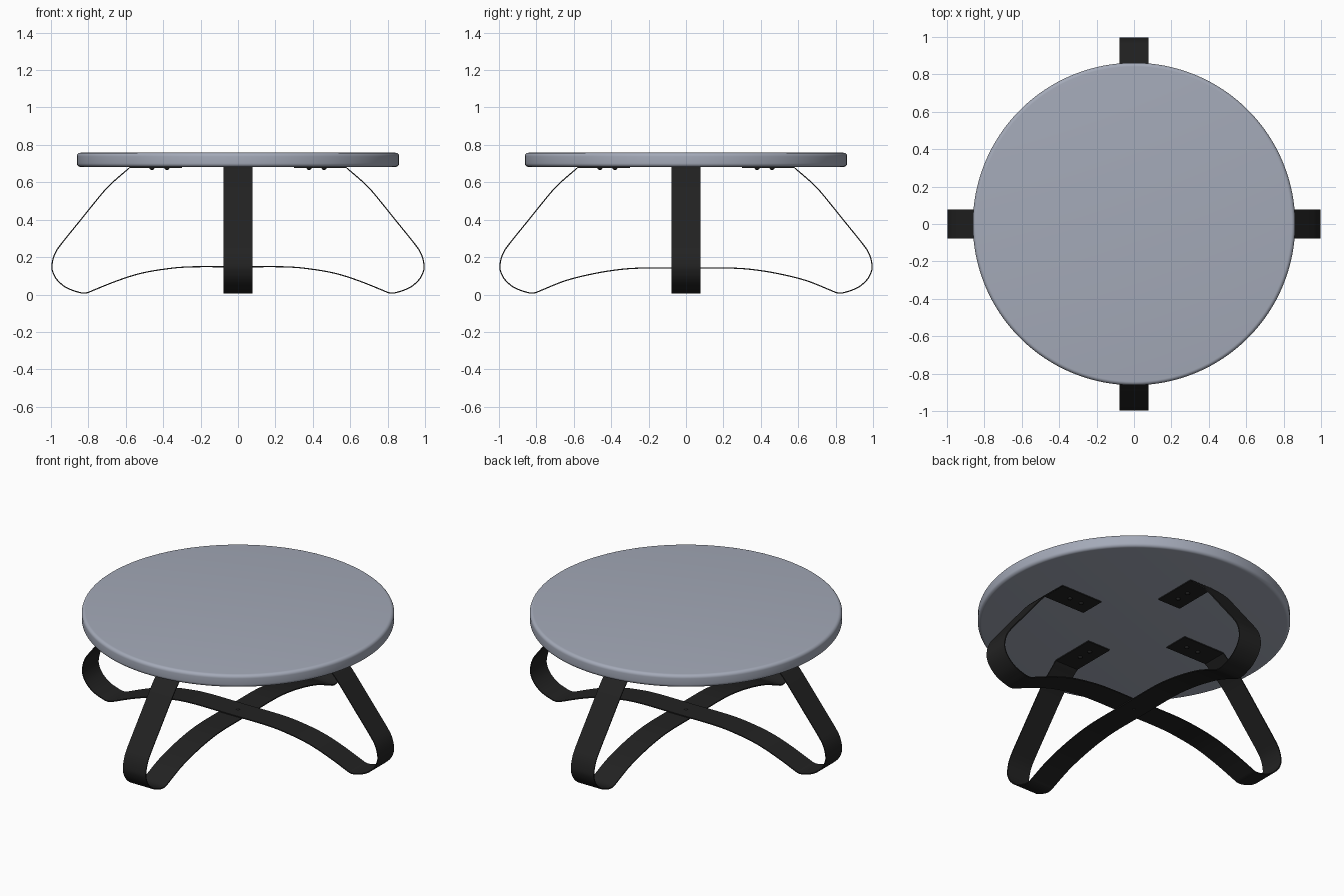
import bpy, bmesh, math
from mathutils import Vector, Matrix

if "Cube" in bpy.data.objects:
    bpy.data.objects.remove(bpy.data.objects["Cube"])

def material(name, col):
    m = bpy.data.materials.new(name)
    m.diffuse_color = (*col, 1)
    m.use_nodes = True
    m.node_tree.nodes["Principled BSDF"].inputs["Base Color"].default_value = m.diffuse_color
    return m

GREY = material("grey top", (0.37, 0.40, 0.48))
BLACK = material("black metal", (0.016, 0.016, 0.016))

def finish(bm, name, mat, angle=40):
    bmesh.ops.recalc_face_normals(bm, faces=bm.faces)
    me = bpy.data.meshes.new(name)
    bm.to_mesh(me)
    bm.free()
    ob = bpy.data.objects.new(name, me)
    bpy.context.collection.objects.link(ob)
    me.materials.append(mat)
    bpy.ops.object.select_all(action='DESELECT')
    ob.select_set(True)
    bpy.context.view_layer.objects.active = ob
    bpy.ops.object.shade_smooth_by_angle(angle=math.radians(angle))
    return ob

def smooth_path(pts, steps=6):
    """Catmull-Rom curve through the points."""
    p = [Vector(q) for q in pts]
    p = [2 * p[0] - p[1]] + p + [2 * p[-1] - p[-2]]
    out = []
    for a, b, c, d in zip(p, p[1:], p[2:], p[3:]):
        for i in range(steps):
            t = i / steps
            out.append(0.5 * (2 * b + (c - a) * t + (2 * a - 5 * b + 4 * c - d) * t * t
                              + (3 * b - a - 3 * c + d) * t ** 3))
    return out + [p[-2]]

# Tabletop: lathed disc with a rounded rim
R, Z0, Z1, r = 0.862, 0.682, 0.758, 0.02
rim = []
for cz, start in ((Z0 + r, -90), (Z1 - r, 0)):
    for i in range(7):
        a = math.radians(start + 15 * i)
        rim.append((R - r + r * math.cos(a), cz + r * math.sin(a)))
SEG = 128
bm = bmesh.new()
rings = [[bm.verts.new((x * math.cos(2 * math.pi * k / SEG), x * math.sin(2 * math.pi * k / SEG), z))
          for k in range(SEG)] for x, z in rim]
for lo, hi in zip(rings, rings[1:]):
    for k in range(SEG):
        n = (k + 1) % SEG
        bm.faces.new((lo[k], lo[n], hi[n], hi[k]))
bm.faces.new(rings[0][::-1])
bm.faces.new(rings[-1])
finish(bm, "tabletop", GREY)

# Bent metal bands: each forms two opposite legs and the arched cross bar
W, T = 0.077, 0.006

def leg_band(name, mid, angle):
    lower = [(0, mid), (0.25, mid), (0.39, mid - 0.012), (0.524, mid - 0.036), (0.65, 0.072),
             (0.77, 0.024), (0.80, 0.0115), (0.823, 0.008), (0.855, 0.013), (0.92, 0.038), (0.97, 0.082),
             (0.993, 0.13), (0.993, 0.17), (0.978, 0.22), (0.945, 0.27), (0.85, 0.388),
             (0.727, 0.54), (0.68, 0.59), (0.63, 0.635), (0.578, 0.679)]
    half = smooth_path(lower) + [Vector((0.30, 0.679))]
    path = [Vector((-q.x, q.y)) for q in half[:0:-1]] + half
    bm = bmesh.new()
    rows = []
    for i, q in enumerate(path):
        d = (path[min(i + 1, len(path) - 1)] - path[max(i - 1, 0)]).normalized()
        n = Vector((-d.y, d.x)) * T / 2
        if q.y > 0.6785:
            n = Vector((0, math.copysign(T / 2, n.y)))
        rows.append([bm.verts.new((q.x + s * n.x, w, q.y + s * n.y))
                     for s, w in ((1, -W), (1, W), (-1, W), (-1, -W))])
    for a, b in zip(rows, rows[1:]):
        for k in range(4):
            bm.faces.new((a[k], a[(k + 1) % 4], b[(k + 1) % 4], b[k]))
    bm.faces.new(rows[0])
    bm.faces.new(rows[-1])
    bmesh.ops.rotate(bm, verts=bm.verts, matrix=Matrix.Rotation(angle, 3, 'Z'))
    finish(bm, name, BLACK, 30)

leg_band("side_leg_band", 0.148, 0)
leg_band("front_back_leg_band", 0.141, math.pi / 2)

# Screws: two under each mounting pad, one bolt at the crossing
def screw(name, x, y, z):
    bm = bmesh.new()
    bmesh.ops.create_uvsphere(bm, u_segments=16, v_segments=8, radius=0.013)
    bmesh.ops.scale(bm, verts=bm.verts, vec=(1, 1, 0.8))
    bmesh.ops.translate(bm, verts=bm.verts, vec=(x, y, z))
    finish(bm, name, BLACK)

for k in range(4):
    a = k * math.pi / 2
    for d in (0.38, 0.46):
        screw("pad_screw", d * math.cos(a), d * math.sin(a), 0.676)
screw("centre_bolt", 0, 0, 0.1445)
